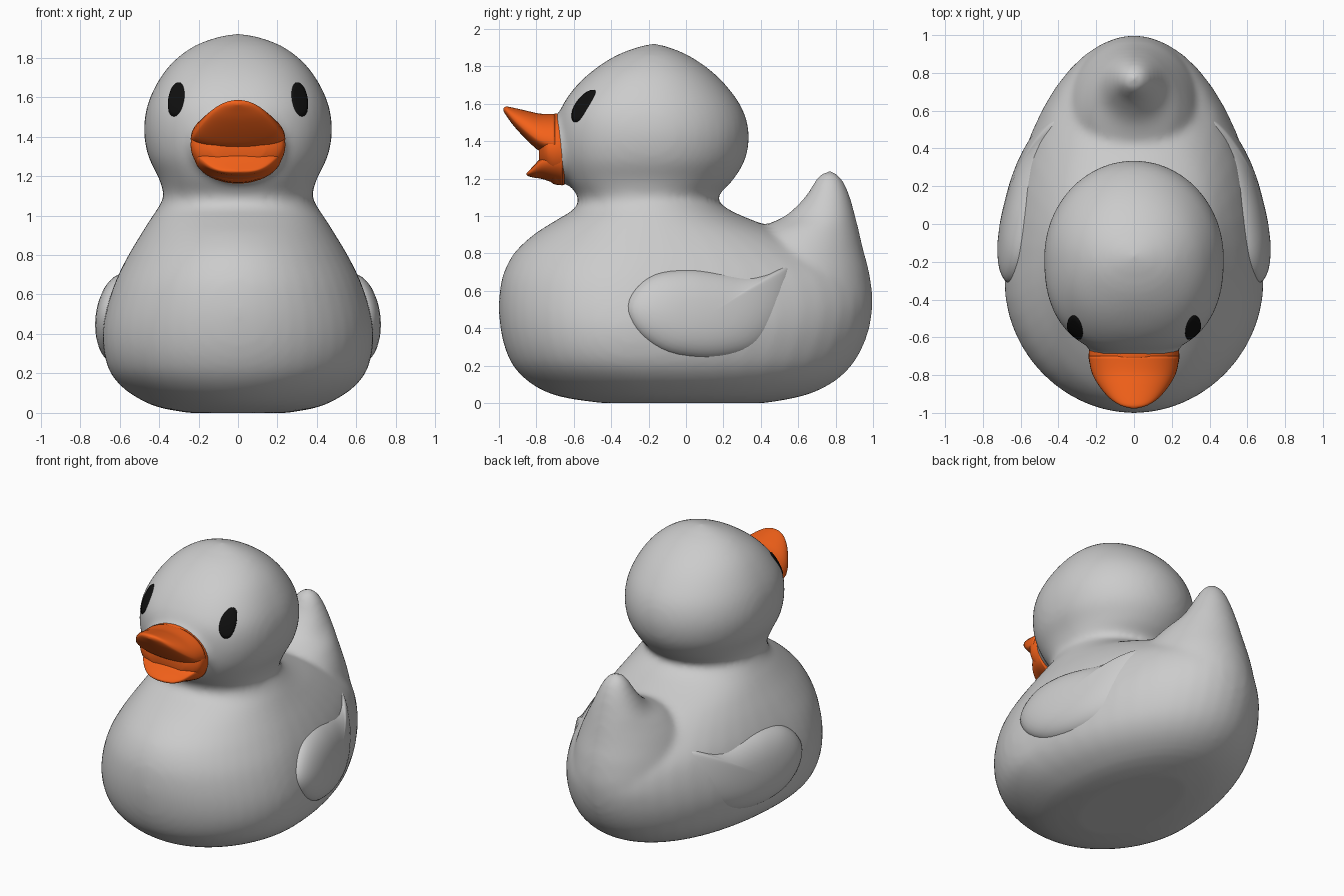
import bpy, bmesh, math
from mathutils import Vector
from mathutils.bvhtree import BVHTree

if "Cube" in bpy.data.objects:
    bpy.data.objects.remove(bpy.data.objects["Cube"])


def spline(pts, steps, closed=False):
    """Catmull-Rom resampling of points of any dimension."""
    n, out = len(pts), []
    for i in range(n if closed else n - 1):
        if closed:
            q = [pts[(i + k) % n] for k in (-1, 0, 1, 2)]
        else:
            q = [pts[min(max(i + k, 0), n - 1)] for k in (-1, 0, 1, 2)]
        for s in range(steps):
            t = s / steps
            out.append([0.5 * (2 * b + (c - a) * t + (2 * a - 5 * b + 4 * c - d) * t * t
                               + (3 * b - a - 3 * c + d) * t ** 3) for a, b, c, d in zip(*q)])
    if not closed:
        out.append(list(pts[-1]))
    return out


def skin(bm, rings):
    """Closed tube through rings, capped at both ends."""
    vs = [[bm.verts.new(p) for p in r] for r in rings]
    n = len(vs[0])
    faces = [bm.faces.new((a[i], a[(i + 1) % n], b[(i + 1) % n], b[i]))
             for a, b in zip(vs, vs[1:]) for i in range(n)]
    faces += [bm.faces.new(vs[0][::-1]), bm.faces.new(vs[-1])]
    bmesh.ops.recalc_face_normals(bm, faces=faces)


def loft(bm, rows, axis, n=48):
    """Rows: position, low, high, half width, widest fraction, front roundness."""
    rings = []
    for t, lo, hi, w, mid, e in spline(rows, 4):
        c, ring = lo + (hi - lo) * mid, []
        for k in range(n):
            a = 2 * math.pi * k / n
            p = 2 / e if math.sin(a) < 0 else 1
            x = w * math.copysign(abs(math.cos(a)) ** p, math.cos(a))
            s = math.copysign(abs(math.sin(a)) ** p, math.sin(a))
            v = c + s * ((hi - c) if s > 0 else (c - lo))
            ring.append((x, v, t) if axis == 'z' else (x, t, v))
        rings.append(ring)
    skin(bm, rings)


def finish(bm, name, color=None, mirror=False):
    me = bpy.data.meshes.new(name)
    bm.to_mesh(me)
    bm.free()
    for p in me.polygons:
        p.use_smooth = True
    ob = bpy.data.objects.new(name, me)
    bpy.context.collection.objects.link(ob)
    if color:
        me.materials.append(color)
    if mirror:
        ob.modifiers.new("mirror", 'MIRROR')
    return ob


orange = bpy.data.materials.new("orange")
orange.diffuse_color = (0.9, 0.12, 0.01, 1)
orange.use_nodes = True
orange.node_tree.nodes["Principled BSDF"].inputs["Base Color"].default_value = orange.diffuse_color
black = bpy.data.materials.new("black")
black.diffuse_color = (0.005, 0.005, 0.005, 1)
black.use_nodes = True
black.node_tree.nodes["Principled BSDF"].inputs["Base Color"].default_value = black.diffuse_color

# Body and head, lofted upwards
bm = bmesh.new()
loft(bm, [
    (0.0, -.45, .42, .25, .45, 2), (.025, -.63, .57, .39, .42, 2), (.06, -.75, .69, .48, .4, 2),
    (.12, -.85, .80, .575, .38, 2), (.2, -.925, .885, .645, .36, 2), (.3, -.97, .945, .678, .35, 2),
    (.42, -.995, .985, .685, .35, 2), (.55, -1.0, .995, .66, .35, 2), (.68, -.98, .94, .615, .36, 2),
    (.8, -.92, .76, .555, .4, 2), (.9, -.815, .56, .495, .43, 2), (.98, -.69, .35, .445, .47, 2.1),
    (1.04, -.595, .22, .405, .5, 2.2), (1.1, -.578, .17, .378, .5, 2.3), (1.19, -.635, .25, .402, .5, 2.4),
    (1.3, -.68, .316, .455, .5, 2.4), (1.43, -.695, .337, .477, .5, 2.4), (1.56, -.675, .308, .459, .5, 2.4),
    (1.68, -.60, .23, .405, .5, 2.3), (1.78, -.495, .13, .328, .5, 2.2), (1.86, -.37, .01, .22, .5, 2),
    (1.905, -.25, -.10, .10, .5, 2), (1.92, -.19, -.16, .02, .5, 2)], 'z')
# Tail
loft(bm, [
    (.3, .1, .91, .45, .3, 2), (.5, .15, .995, .42, .35, 2), (.68, .2, .983, .37, .4, 2),
    (.82, .26, .948, .31, .45, 2), (.92, .36, .925, .245, .5, 2), (1.0, .53, .905, .18, .55, 2),
    (1.1, .635, .878, .128, .5, 2), (1.18, .685, .845, .085, .5, 2), (1.225, .72, .81, .05, .5, 2),
    (1.24, .75, .78, .015, .5, 2)], 'z')
# Face bump behind the beak
loft(bm, [(-.45, 1.13, 1.65, .37, .5, 2), (-.58, 1.15, 1.58, .29, .5, 2),
          (-.66, 1.175, 1.545, .24, .5, 2), (-.71, 1.19, 1.535, .225, .5, 2)], 'y')
body = finish(bm, "body")
rm = body.modifiers.new("blend", 'REMESH')
rm.mode, rm.voxel_size, rm.use_smooth_shade = 'VOXEL', 0.02, True
sm = body.modifiers.new("smooth", 'SMOOTH')
sm.factor, sm.iterations = 0.5, 12

# Beak: mouth, upper bill, lower bill
beak = {
    "beak_mouth": [(-.65, 1.165, 1.545, .235, .5, 2), (-.71, 1.172, 1.545, .24, .5, 2),
                   (-.755, 1.22, 1.5, .22, .5, 2), (-.785, 1.27, 1.4, .13, .5, 2)],
    "upper_bill": [(-.70, 1.32, 1.545, .24, .3, 2), (-.78, 1.345, 1.547, .226, .3, 2),
                   (-.85, 1.405, 1.562, .19, .3, 2), (-.92, 1.48, 1.578, .132, .35, 2),
                   (-.96, 1.535, 1.585, .072, .45, 2), (-.976, 1.56, 1.577, .015, .5, 2)],
    "lower_bill": [(-.66, 1.162, 1.36, .225, .75, 2), (-.71, 1.178, 1.35, .22, .75, 2),
                   (-.77, 1.198, 1.315, .19, .75, 2), (-.815, 1.205, 1.268, .14, .7, 2),
                   (-.842, 1.212, 1.24, .085, .6, 2), (-.852, 1.22, 1.23, .02, .5, 2)],
}
for name, rows in beak.items():
    bm = bmesh.new()
    loft(bm, rows, 'y')
    finish(bm, name, orange)

# Wings: pillow from a side outline, bent along the flank
outline = spline([
    (-.315, .49), (-.28, .6), (-.17, .687), (0, .715), (.16, .703), (.33, .682), (.45, .70),
    (.535, .732), (.567, .715), (.565, .6), (.535, .47), (.46, .345), (.33, .26), (.12, .23),
    (-.1, .265), (-.25, .365)], 4, True)
cy, cz = .12, .47
rings = []
for k in range(19):
    a = math.radians(-88 + 176 * k / 18)
    s = math.cos(a) ** .65
    h = .105 * math.copysign(abs(math.sin(a)) ** .9, math.sin(a))
    ring = []
    for oy, oz in outline:
        y, z = cy + (oy - cy) * s, cz + (oz - cz) * s
        u = y + .25
        x = .645 - .10 * u - .2 * max(0, u) ** 2 - .5 * (z - .43) ** 2 - .05 * (z - .43)
        ring.append((x + h, y, z))
    rings.append(ring)
bm = bmesh.new()
skin(bm, rings)
finish(bm, "wings", mirror=True)

# Eyes: slanted ovals projected onto the head
bpy.context.view_layer.update()
tree = BVHTree.FromObject(body, bpy.context.evaluated_depsgraph_get())
bm = bmesh.new()
rings = []
for r in (.02, .25, .5, .75, 1):
    ring = []
    for k in range(32):
        a = 2 * math.pi * k / 32
        dz = .085 * r * math.sin(a)
        dx = .039 * r * math.cos(a) - .13 * dz
        hit, nor, _, _ = tree.ray_cast(Vector((.311 + dx, -2, 1.586 + dz)), Vector((0, 1, 0)))
        ring.append(hit + nor * .006)
    rings.append(ring)
back = [p + Vector((-.01, .03, 0)) for p in rings[-1]]
skin(bm, rings + [back])
finish(bm, "eyes", black, mirror=True)
